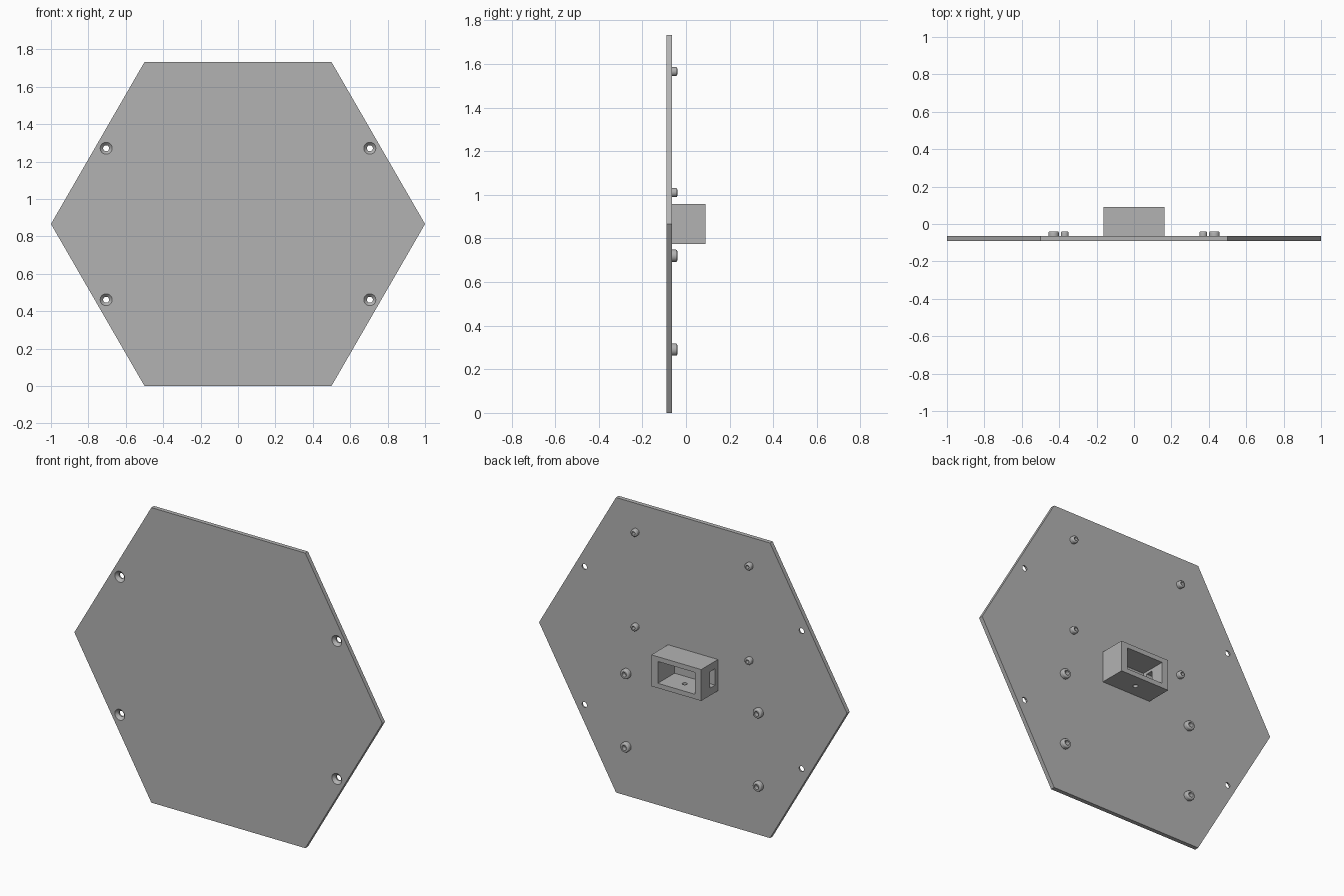
import bpy
import bmesh
from math import cos, sin, tau, radians
from mathutils import Matrix, Vector

cube = bpy.data.objects.get("Cube")
if cube:
    bpy.data.objects.remove(cube, do_unlink=True)

grey = bpy.data.materials.new("plain grey")
grey.use_nodes = True
grey.diffuse_color = (0.45, 0.45, 0.45, 1)
grey.node_tree.nodes["Principled BSDF"].inputs["Base Color"].default_value = grey.diffuse_color

FRONT, BACK, MID = -0.09, -0.065, 0.866


def add_object(name, bm):
    bmesh.ops.recalc_face_normals(bm, faces=bm.faces)
    mesh = bpy.data.meshes.new(name)
    bm.to_mesh(mesh)
    bm.free()
    mesh.materials.append(grey)
    obj = bpy.data.objects.new(name, mesh)
    bpy.context.collection.objects.link(obj)
    return obj


def lathe(name, profile, x, z, sides=32, ring=False):
    """Spin (radius, y) points about a y-parallel axis; ring joins last to first."""
    bm = bmesh.new()
    loops = [[bm.verts.new((x + r * cos(tau * i / sides), y, z + r * sin(tau * i / sides)))
              for i in range(sides)] for r, y in profile]
    pairs = list(zip(loops, loops[1:]))
    if ring:
        pairs.append((loops[-1], loops[0]))
    else:
        bm.faces.new(loops[0])
        bm.faces.new(loops[-1])
    for a, b in pairs:
        for i in range(sides):
            j = (i + 1) % sides
            bm.faces.new((a[i], a[j], b[j], b[i]))
    return add_object(name, bm)


def block(name, low, high):
    low, high = Vector(low), Vector(high)
    bm = bmesh.new()
    bmesh.ops.create_cube(bm, size=1, matrix=Matrix.Translation((low + high) / 2)
                          @ Matrix.Diagonal((high - low).to_4d()))
    return add_object(name, bm)


def smooth(obj):
    obj.data.shade_smooth()
    obj.data.set_sharp_from_angle(angle=radians(30))


def carve(obj, cutters):
    for cutter in cutters:
        cutter.hide_render = True
        mod = obj.modifiers.new("cut", "BOOLEAN")
        mod.operation, mod.solver, mod.object = "DIFFERENCE", "EXACT", cutter
    bpy.context.view_layer.update()
    result = obj.evaluated_get(bpy.context.evaluated_depsgraph_get())
    mesh = bpy.data.meshes.new_from_object(result)
    obj.modifiers.clear()
    obj.data = mesh
    for cutter in cutters:
        bpy.data.objects.remove(cutter, do_unlink=True)
    smooth(obj)


# Hexagonal plate with four countersunk screw holes
plate = lathe("hexagonal_plate", [(1, FRONT), (1, BACK)], 0, MID, sides=6)
countersink = [(0.034, FRONT - 0.002), (0.016, FRONT + 0.016), (0.016, BACK + 0.01)]
carve(plate, [lathe("screw_hole_cutter", countersink, sx * 0.705, MID + sz * 0.405)
              for sx in (-1, 1) for sz in (-1, 1)])

# Hollow round standoffs on the back: (x, z, outer radius, bore radius)
for x, z, outer, bore in ((0.37, 1.565, 0.021, 0.01), (0.37, 1.01, 0.021, 0.01),
                          (0.43, 0.72, 0.028, 0.014), (0.43, 0.29, 0.028, 0.014)):
    top, fillet = -0.04, 0.007
    profile = [(bore, BACK - 0.002), (outer, BACK - 0.002)]
    for k in range(5):
        a = tau / 4 * k / 4
        profile.append((outer - fillet + fillet * cos(a), top - fillet + fillet * sin(a)))
    profile.append((bore, top))
    for side, label in ((1, "left"), (-1, "right")):
        smooth(lathe(f"{label}_standoff", profile, side * x, z, ring=True))

# Open housing in the middle of the back
housing = block("housing", (-0.162, BACK, 0.774), (0.162, 0.09, 0.958))
opening = block("opening_cutter", (-0.12, BACK - 0.02, 0.802), (0.12, 0.12, 0.93))
side_slot = block("slot_cutter", (-0.2, -0.038, 0.818), (-0.1, 0.008, 0.914))
bm = bmesh.new()
bmesh.ops.create_cone(bm, cap_ends=True, segments=24, radius1=0.014, radius2=0.014,
                      depth=0.08, matrix=Matrix.Translation((0, 0.012, 0.785)))
carve(housing, [opening, side_slot, add_object("floor_hole_cutter", bm)])
